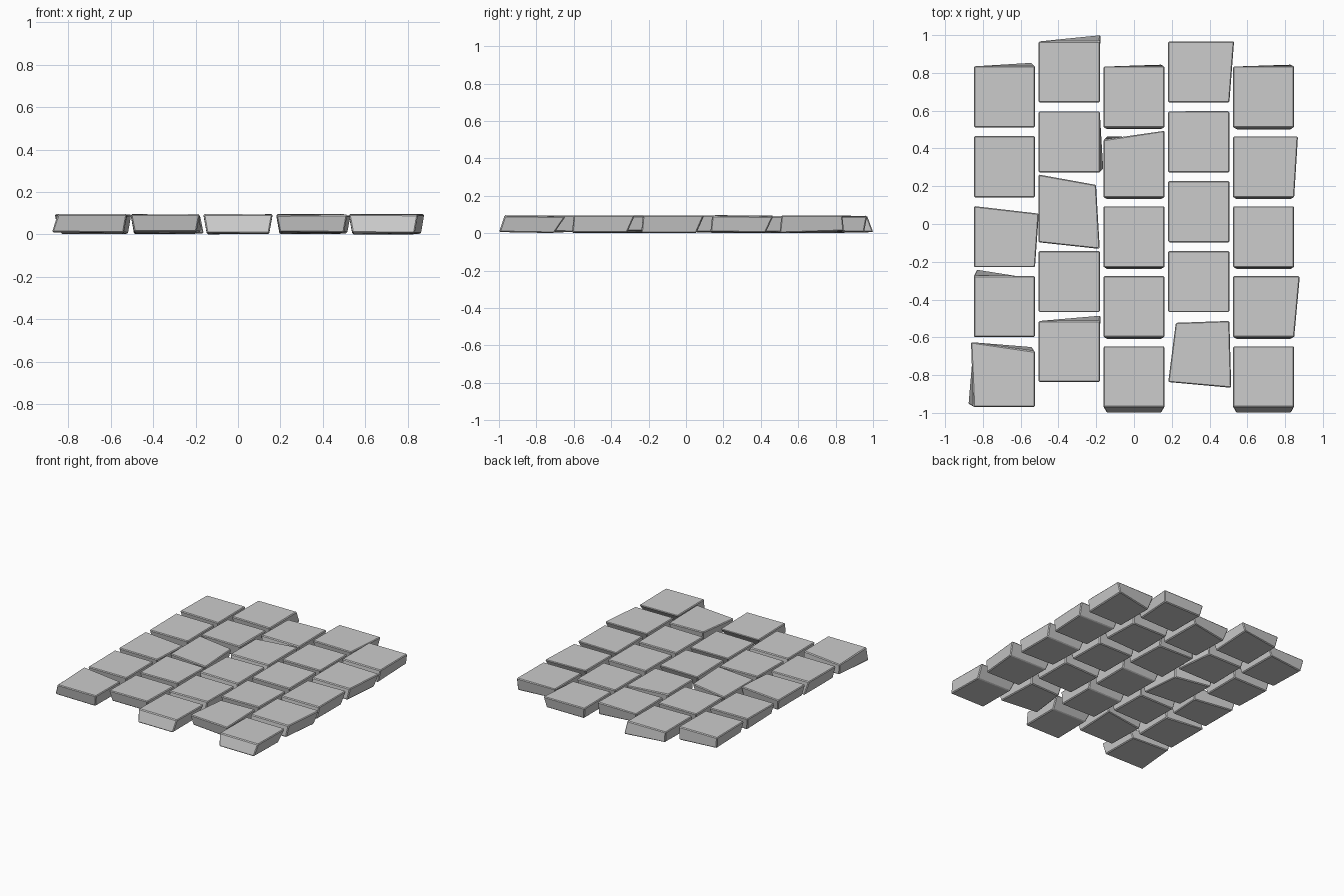
import bpy, bmesh, random

if "Cube" in bpy.data.objects:
    bpy.data.objects.remove(bpy.data.objects["Cube"])
random.seed(4)

# Regular layout: five columns of five stones, alternate columns set further back
COLS, ROWS = 5, 5
PITCH_X, PITCH_Y, HALF = 0.343, 0.37, 0.163
SIGNS = [(-1, 1), (1, 1), (1, -1), (-1, -1)]
BL, BR, FR, FL = range(4)      # back-left, back-right, front-right, front-left corners

# Hand-cut irregularities of the walking face: (column, row, corner): (dx, dy)
CUT = {
    (0, 2, BR): (.02, -.04), (0, 4, BL): (-.015, .02), (0, 4, BR): (0, -.03),
    (1, 2, BL): (0, .035), (1, 2, BR): (-.02, -.02), (1, 2, FR): (0, -.035),
    (2, 1, BL): (0, -.02), (2, 1, BR): (0, .03),
    (3, 0, BR): (.025, 0), (3, 4, BL): (.04, -.01), (3, 4, FR): (.01, -.03),
    (4, 1, BR): (.02, 0), (4, 3, BR): (.03, 0),
}
# Foot corners kicked out past the walking face
KICK = {
    (0, 0, BR): (0, .035), (0, 3, BL): (0, .05), (0, 4, FL): (-.045, 0),
    (0, 4, BR): (0, .04), (1, 0, BR): (.02, .05), (1, 1, FR): (.035, 0),
    (1, 4, BR): (.02, .045), (2, 0, BR): (0, .05), (2, 1, BL): (0, .06),
    (4, 0, BR): (0, .05),
}


def stone(c, r):
    staggered = c % 2
    cx = (c - 2) * PITCH_X
    cy = (.805 if staggered else .673) - r * PITCH_Y
    # Most feet in the right-hand columns lean forward, the front row most
    lean = 0 if staggered or c == 0 else (-.045 if r == ROWS - 1 else -.025)
    bm = bmesh.new()
    up, low = [], []
    for i, (sx, sy) in enumerate(SIGNS):
        dx, dy = CUT.get((c, r, i), (0, 0))
        kx, ky = KICK.get((c, r, i), (0, 0))
        x, y = cx + sx * HALF + dx, cy + sy * HALF + dy
        up.append(bm.verts.new((x, y, random.uniform(.089, .096))))
        low.append(bm.verts.new((x - sx * .016 + kx, y - sy * .016 + ky + lean,
                                 random.uniform(0, .012))))
    bm.faces.new(up)
    bm.faces.new(low[::-1])
    for i in range(4):
        j = (i + 1) % 4
        bm.faces.new((up[i], up[j], low[j], low[i]))
    bmesh.ops.recalc_face_normals(bm, faces=bm.faces)
    # Worn edges
    bmesh.ops.bevel(bm, geom=bm.edges[:], offset=.006, segments=1, affect='EDGES')
    mesh = bpy.data.meshes.new("paving_stone")
    bm.to_mesh(mesh)
    bm.free()
    ob = bpy.data.objects.new(f"paving_stone_{c + 1}_{r + 1}", mesh)
    bpy.context.collection.objects.link(ob)


# Lay the paving
for c in range(COLS):
    for r in range(ROWS):
        stone(c, r)
